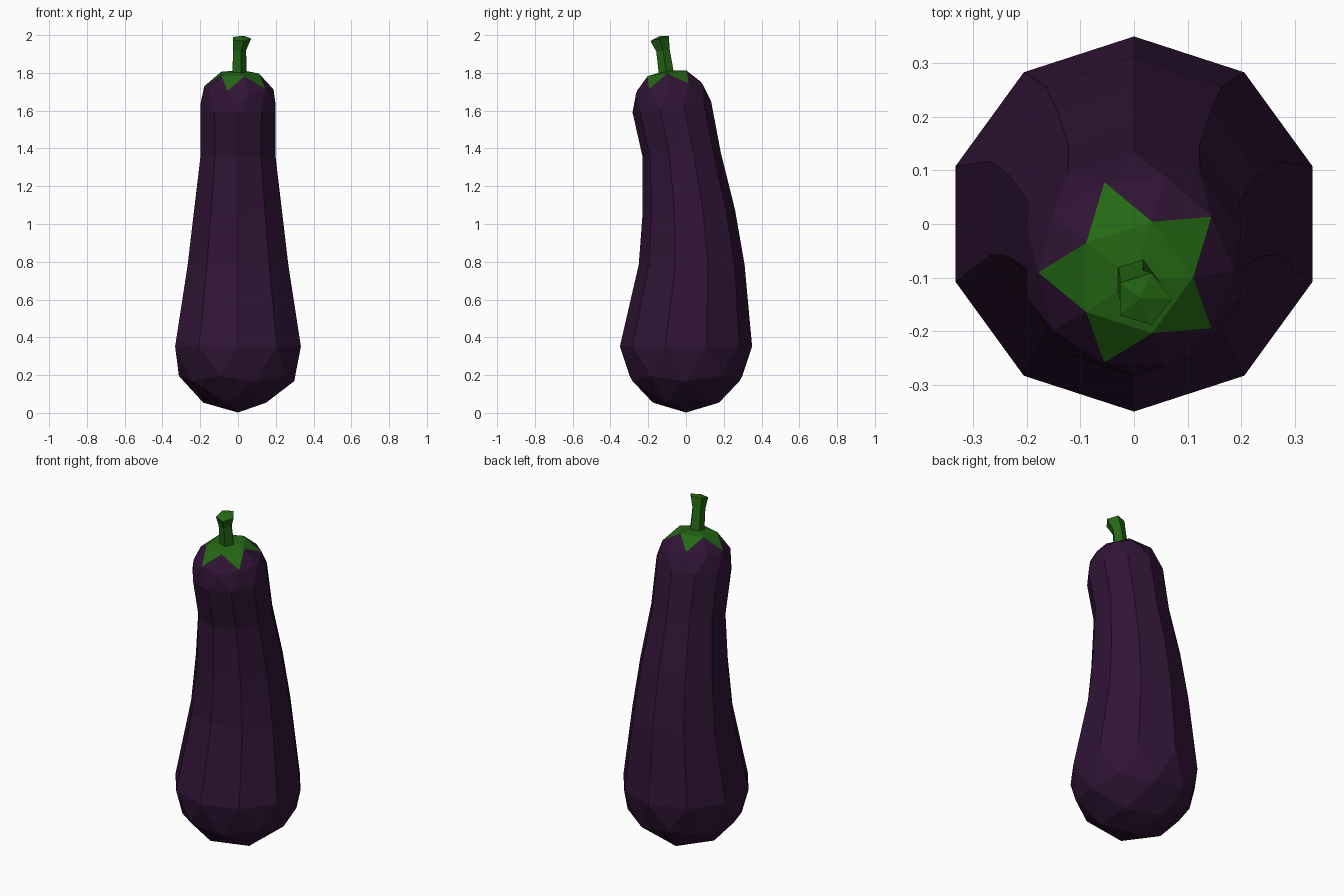
import bpy, bmesh
from math import cos, sin, pi, radians
from mathutils import Matrix, Vector

if "Cube" in bpy.data.objects:
    bpy.data.objects.remove(bpy.data.objects["Cube"])


def material(name, rgb):
    m = bpy.data.materials.new(name)
    m.diffuse_color = (*rgb, 1)
    m.use_nodes = True
    m.node_tree.nodes["Principled BSDF"].inputs["Base Color"].default_value = m.diffuse_color
    return m


def finish(bm, name, mat):
    bmesh.ops.remove_doubles(bm, verts=bm.verts[:], dist=0.001)
    bmesh.ops.recalc_face_normals(bm, faces=bm.faces[:])
    me = bpy.data.meshes.new(name)
    bm.to_mesh(me)
    bm.free()
    me.materials.append(mat)
    ob = bpy.data.objects.new(name, me)
    bpy.context.collection.objects.link(ob)
    return ob


def add_ico_slice(target, lo, hi, mat):
    """Adds the faces of a unit icosphere whose centre height is in lo..hi."""
    bm = bmesh.new()
    bmesh.ops.create_icosphere(bm, subdivisions=2, radius=1)
    drop = [f for f in bm.faces if not lo < f.calc_center_median().z < hi]
    bmesh.ops.delete(bm, geom=drop, context='FACES')
    for v in bm.verts:
        if v.co.z > 0.99:
            v.co.z = 0.93          # slightly flattened crown
    bm.transform(mat)
    tmp = bpy.data.meshes.new("slice")
    bm.to_mesh(tmp)
    bm.free()
    target.from_mesh(tmp)
    bpy.data.meshes.remove(tmp)


def frame(x, y, z, r, tilt=0):
    return (Matrix.Translation((x, y, z)) @ Matrix.Rotation(radians(tilt), 4, 'X')
            @ Matrix.Scale(r, 4))


def loft(bm, frames, n, start=0):
    """Tube of n-sided rings; returns the last ring."""
    prev = None
    for mat in frames:
        ring = []
        for i in range(n):
            a = start + 2 * pi * i / n
            ring.append(bm.verts.new(mat @ Vector((cos(a), sin(a), 0))))
        if prev:
            for i in range(n):
                j = (i + 1) % n
                bm.faces.new((prev[i], prev[j], ring[j], ring[i]))
        prev = ring
    return prev


purple = material("purple skin", (0.030, 0.007, 0.036))
green = material("green stalk", (0.018, 0.135, 0.007))
bottom = frame(0, 0, 0.352, 0.35)
top = frame(0, -0.075, 1.62, 0.21, 8)

# Fruit body: lower dome, lofted curved neck, upper dome
bm = bmesh.new()
add_ico_slice(bm, -2, 0, bottom)
add_ico_slice(bm, 0, 0.7, top)
loft(bm, (bottom, frame(0, 0.03, 0.785, 0.28), frame(0, 0.015, 1.065, 0.245, 2),
          frame(0, -0.0225, 1.365, 0.2075, 3), top), 10, pi / 10)
finish(bm, "fruit_body", purple)

# Star-shaped calyx on the crown
bm = bmesh.new()
add_ico_slice(bm, 0.7, 2, top)
finish(bm, "calyx", green)

# Five-sided leaning stem with a flared, capped end
bm = bmesh.new()
rim = loft(bm, (frame(0.004, -0.103, 1.79, 0.042, 8),
                frame(0.005, -0.122, 1.92, 0.038, 10),
                frame(0.017, -0.140, 1.982, 0.053, 15)), 5)
tip = bm.verts.new((0.012, -0.138, 1.995))
for i in range(5):
    bm.faces.new((rim[i], rim[(i + 1) % 5], tip))
finish(bm, "stem", green)
